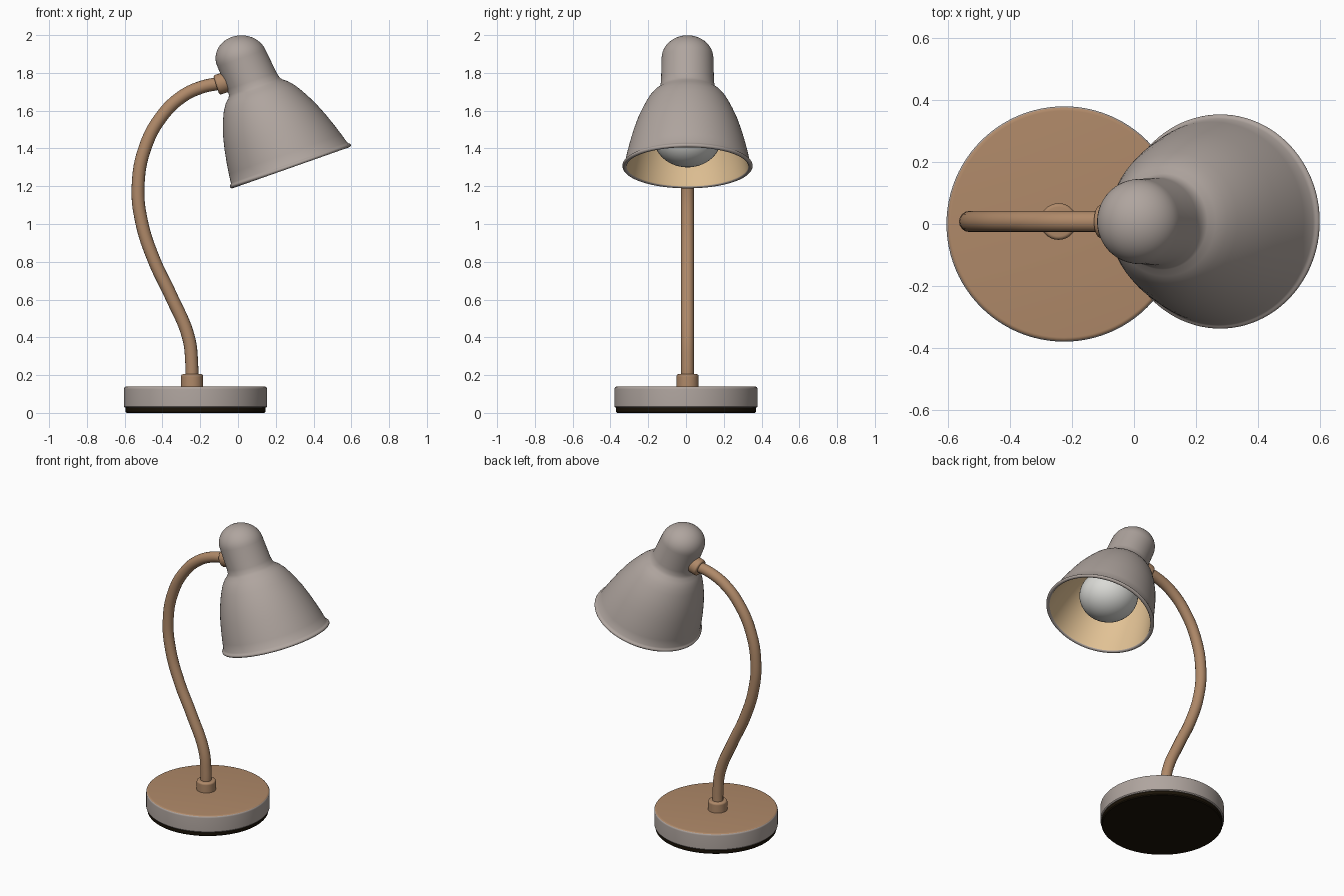
import bpy, bmesh, math
from mathutils import Matrix, Vector

if "Cube" in bpy.data.objects:
    bpy.data.objects.remove(bpy.data.objects["Cube"])


def material(name, rgb):
    m = bpy.data.materials.new(name)
    m.diffuse_color = (*rgb, 1)
    m.use_nodes = True
    m.node_tree.nodes["Principled BSDF"].inputs["Base Color"].default_value = m.diffuse_color
    return m


GREY = material("warm_grey", (0.43, 0.375, 0.345))
TAN = material("copper_tan", (0.43, 0.25, 0.14))
CREAM = material("cream_lining", (0.76, 0.54, 0.30))
WHITE = material("bulb_white", (0.70, 0.70, 0.67))
DARK = material("dark_felt", (0.010, 0.006, 0.002))


def finish(ob, angle=35):
    bpy.ops.object.select_all(action='DESELECT')
    ob.select_set(True)
    bpy.context.view_layer.objects.active = ob
    bpy.ops.object.shade_smooth_by_angle(angle=math.radians(angle))


def lathe(name, profile, mats, matrix, rule=None, segs=72, angle=35):
    """Spin (radius, height) points round z; rule(segment index) gives the material."""
    bm = bmesh.new()
    rings = []
    for r, z in profile:
        if r < 1e-6:
            rings.append([bm.verts.new((0, 0, z))] * segs)
        else:
            rings.append([bm.verts.new((r * math.cos(2 * math.pi * i / segs),
                                        r * math.sin(2 * math.pi * i / segs), z))
                          for i in range(segs)])
    for k, (a, b) in enumerate(zip(rings, rings[1:])):
        for i in range(segs):
            j = (i + 1) % segs
            f = bm.faces.new(list(dict.fromkeys((a[i], a[j], b[j], b[i]))))
            f.material_index = rule(k) if rule else 0
    bmesh.ops.recalc_face_normals(bm, faces=bm.faces)
    bm.transform(matrix)
    me = bpy.data.meshes.new(name)
    bm.to_mesh(me)
    bm.free()
    for m in mats:
        me.materials.append(m)
    ob = bpy.data.objects.new(name, me)
    bpy.context.collection.objects.link(ob)
    finish(ob, angle)
    return ob


def arc(r, z0, start, end, n=10, r0=0.0):
    return [(max(0.0, r0 + r * math.cos(math.radians(start + (end - start) * i / n))),
             z0 + r * math.sin(math.radians(start + (end - start) * i / n)))
            for i in range(n + 1)]


Y = 0.008
base_at = Matrix.Translation((-0.225, 0, 0))

# base: grey side, tan top with a rounded edge
top_edge = arc(0.014, 0.126, 90, 0, 6, 0.365)
lathe("base", [(0, 0.14)] + top_edge + [(0.379, 0.034), (0.374, 0.028), (0, 0.028)],
      [TAN, GREY], base_at, lambda k: 0 if k < 4 else 1, 96)

# felt foot
lathe("base_foot", [(0, 0.03), (0.371, 0.03), (0.371, 0.006), (0.366, 0), (0, 0)],
      [DARK], base_at, segs=96)

# collar where the stem leaves the base
lathe("stem_collar", [(0, 0.135), (0.059, 0.135), (0.059, 0.192)]
      + arc(0.012, 0.193, 0, 90, 4, 0.047) + [(0, 0.205)],
      [TAN], Matrix.Translation((-0.243, Y, 0)), segs=40)

# curved stem
path = [(-0.245, 0.14), (-0.245, 0.26), (-0.262, 0.40), (-0.355, 0.62), (-0.445, 0.81),
        (-0.510, 1.01), (-0.529, 1.20), (-0.490, 1.41), (-0.400, 1.575), (-0.300, 1.672),
        (-0.200, 1.722), (-0.08, 1.748)]
cu = bpy.data.curves.new("stem", 'CURVE')
cu.dimensions = '3D'
cu.bevel_depth = 0.034
cu.bevel_resolution = 6
cu.resolution_u = 8
cu.use_fill_caps = True
sp = cu.splines.new('BEZIER')
sp.bezier_points.add(len(path) - 1)
for p, (x, z) in zip(sp.bezier_points, path):
    p.co = (x, Y, z)
    p.handle_left_type = p.handle_right_type = 'AUTO'
cu.materials.append(TAN)
stem = bpy.data.objects.new("stem", cu)
bpy.context.collection.objects.link(stem)
bpy.ops.object.select_all(action='DESELECT')
stem.select_set(True)
bpy.context.view_layer.objects.active = stem
bpy.ops.object.convert(target='MESH')
finish(bpy.context.view_layer.objects.active)

# joint ring between stem and shade neck
axis = Vector((0.94, 0, 0.30)).to_track_quat('Z', 'Y').to_matrix().to_4x4()
lathe("shade_joint", [(0, -0.034)] + arc(0.012, -0.022, -90, 0, 4, 0.042)
      + arc(0.012, 0.016, 0, 90, 4, 0.042) + [(0.03, 0.05), (0, 0.05)],
      [TAN], Matrix.Translation((-0.083, Y, 1.745)) @ axis, segs=40)

# shade frame: tilted, then slightly flattened in height
SQUASH = 0.88
shade_at = (Matrix.Diagonal((1, 1, SQUASH, 1)) @ Matrix.Translation((0.281, Y, 1.477))
            @ Matrix.Rotation(math.radians(-21.8), 4, 'Y'))

# shade: domed neck, bell, rolled rim, cream lining
dome = arc(0.137, 0.708, 90, 0, 12)
bell = [(0.140, 0.56), (0.144, 0.525), (0.155, 0.507), (0.176, 0.488), (0.202, 0.452),
        (0.222, 0.412), (0.241, 0.369), (0.265, 0.306), (0.288, 0.228), (0.307, 0.150),
        (0.321, 0.085), (0.331, 0.030)]
rim = arc(0.012, 0.010, 70, -180, 10, 0.333)
lining = [(r - 0.014, z) for r, z in reversed(bell[3:])] + [(0.12, 0.48), (0, 0.48)]
outer = len(dome) + len(bell) + len(rim) - 2
lathe("shade", dome + bell + rim + lining, [GREY, CREAM], shade_at,
      lambda k: 0 if k < outer else 1, 96, 60)

# bulb with its neck
lathe("bulb", arc(0.18, 0.194, -90, 55, 20) + [(0.075, 0.38), (0.06, 0.42), (0.06, 0.478), (0, 0.478)],
      [WHITE], shade_at, segs=48, angle=50)
